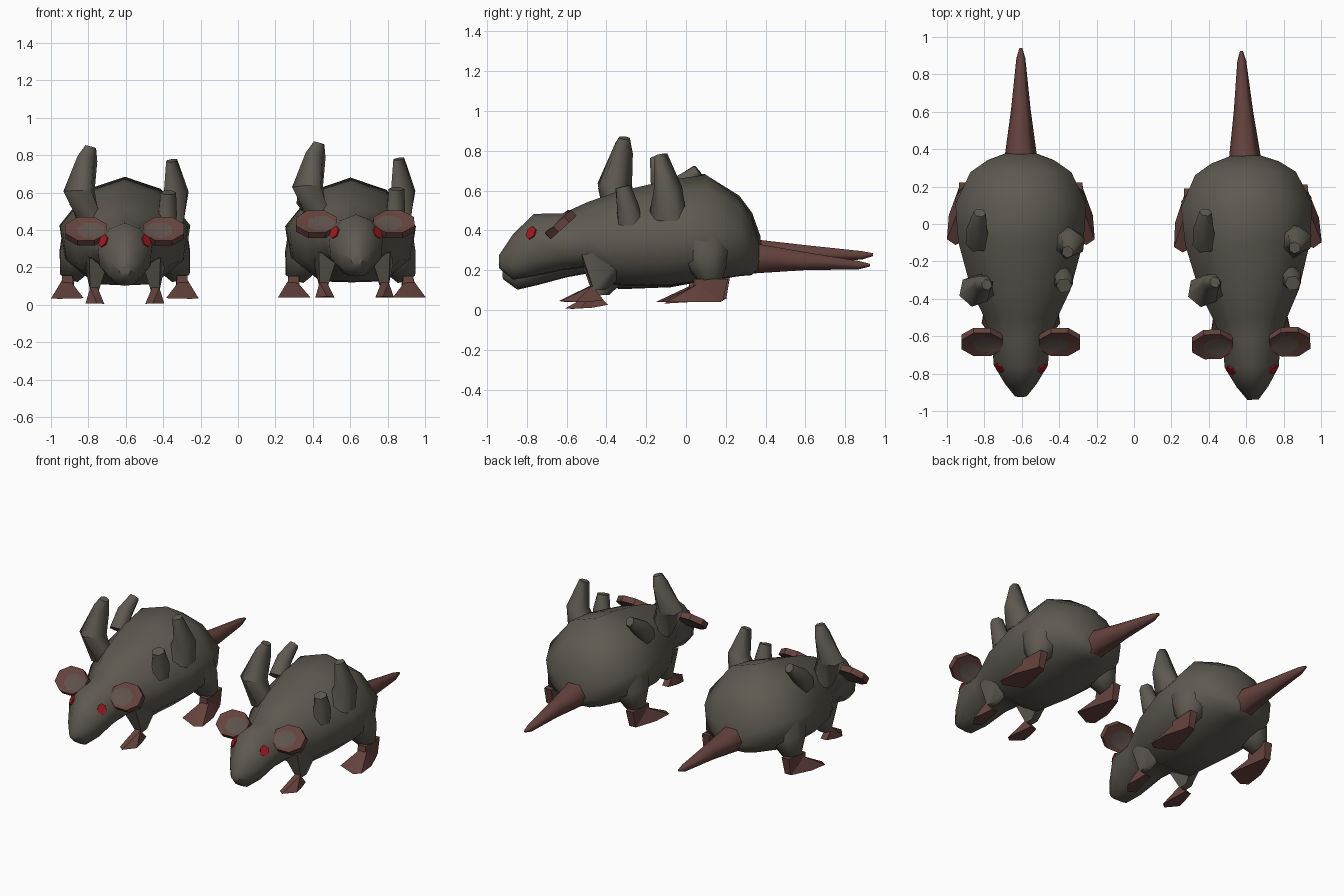
import bpy, bmesh
from math import radians, cos, sin, tau
from mathutils import Vector, Matrix
from mathutils.bvhtree import BVHTree

cube = bpy.data.objects.get("Cube")
if cube:
    bpy.data.objects.remove(cube, do_unlink=True)


def material(name, rgb):
    m = bpy.data.materials.new(name)
    m.use_nodes = True
    m.diffuse_color = (*rgb, 1)
    m.node_tree.nodes["Principled BSDF"].inputs["Base Color"].default_value = (*rgb, 1)
    return m


FUR = material("grey_brown_fur", (0.112, 0.102, 0.082))
SKIN = material("dull_pink_skin", (0.13, 0.055, 0.047))
INNER = material("inner_ear", (0.115, 0.085, 0.07))
RED = material("red_eye", (0.34, 0.01, 0.014))


def finish(bm, name, mats, place, angle=40):
    """Turn a bmesh into a placed object, smooth with sharp edges kept."""
    bmesh.ops.recalc_face_normals(bm, faces=bm.faces[:])
    mesh = bpy.data.meshes.new(name)
    bm.to_mesh(mesh)
    bm.free()
    mesh.transform(place)
    for m in mats:
        mesh.materials.append(m)
    ob = bpy.data.objects.new(name, mesh)
    bpy.context.collection.objects.link(ob)
    bpy.ops.object.select_all(action='DESELECT')
    ob.select_set(True)
    bpy.context.view_layer.objects.active = ob
    bpy.ops.object.shade_smooth_by_angle(angle=radians(angle))


def loft(rings):
    """Skin a list of equal-length closed rings and cap both ends."""
    bm = bmesh.new()
    vs = [[bm.verts.new(p) for p in ring] for ring in rings]
    n = len(vs[0])
    for a, b in zip(vs, vs[1:]):
        for i in range(n):
            j = (i + 1) % n
            bm.faces.new((a[i], a[j], b[j], b[i]))
    bm.faces.new(vs[0])
    bm.faces.new(vs[-1])
    return bm


def tube(path, sides=6):
    """Tapered tube through (point, radius) pairs."""
    pts = [Vector(p) for p, r in path]
    rings = []
    for k, (p, r) in enumerate(path):
        d = pts[min(k + 1, len(pts) - 1)] - pts[max(k - 1, 0)]
        rot = d.to_track_quat('Z', 'Y')
        rings.append([pts[k] + rot @ Vector((r * cos(tau * i / sides), r * sin(tau * i / sides), 0))
                      for i in range(sides)])
    return loft(rings)


def hull(points, s):
    """Convex block around a few points, mirrored when s is -1."""
    bm = bmesh.new()
    verts = [bm.verts.new((x * s, y, z)) for x, y, z in points]
    bmesh.ops.convex_hull(bm, input=verts)
    loose = [v for v in bm.verts if not v.link_faces]
    bmesh.ops.delete(bm, geom=loose, context='VERTS')
    return bm


def section(y, w, top, mid, low):
    """Ten-sided body section."""
    half = [(0, top), (0.55 * w, top - 0.25 * (top - mid)), (w, mid),
            (0.93 * w, mid - 0.6 * (mid - low)), (0.5 * w, low)]
    left = [(-x, z) for x, z in half[:0:-1]]
    return [(x, y, z) for x, z in half + [(0, low - 0.005)] + left]


# y, half width, top, widest height, bottom
BODY = [(-0.94, 0.03, 0.275, 0.25, 0.215), (-0.87, 0.085, 0.38, 0.28, 0.157),
        (-0.765, 0.145, 0.483, 0.36, 0.175), (-0.62, 0.155, 0.485, 0.36, 0.205),
        (-0.5, 0.20, 0.54, 0.38, 0.22), (-0.36, 0.265, 0.59, 0.40, 0.13),
        (-0.1, 0.335, 0.65, 0.42, 0.125), (0.1, 0.35, 0.68, 0.42, 0.15),
        (0.27, 0.27, 0.56, 0.39, 0.175), (0.33, 0.18, 0.47, 0.34, 0.18),
        (0.365, 0.08, 0.35, 0.29, 0.21)]

HORNS = {
    "large_right_horn": [((-0.19, -0.34, 0.47), 0.07), ((-0.245, -0.35, 0.63), 0.088),
                         ((-0.2, -0.31, 0.80), 0.055), ((-0.182, -0.305, 0.865), 0.03)],
    "rear_right_horn": [((-0.23, -0.10, 0.54), 0.065), ((-0.235, -0.02, 0.63), 0.055),
                        ((-0.22, 0.07, 0.70), 0.033)],
    "large_left_horn": [((0.235, -0.10, 0.47), 0.095), ((0.275, -0.10, 0.61), 0.072),
                        ((0.25, -0.135, 0.78), 0.033)],
    "small_left_horn": [((0.21, -0.29, 0.44), 0.068), ((0.23, -0.30, 0.52), 0.055),
                        ((0.232, -0.325, 0.62), 0.042)],
}

# Right-angled leg blocks as corner points
FRONT_LEG = [(0.09, -0.53, 0.26), (0.19, -0.53, 0.28), (0.23, -0.30, 0.30), (0.11, -0.29, 0.20),
             (0.14, -0.47, 0.10), (0.185, -0.47, 0.10), (0.185, -0.41, 0.10), (0.14, -0.41, 0.10)]
FRONT_FOOT = [(0.145, -0.48, 0.12), (0.185, -0.48, 0.12), (0.185, -0.42, 0.05), (0.14, -0.42, 0.05),
              (0.11, -0.60, 0.04), (0.15, -0.635, 0.045), (0.21, -0.56, 0.04), (0.20, -0.50, 0.04)]
HIND_SHANK = [(0.28, 0.03, 0.155), (0.335, 0.03, 0.155), (0.33, 0.20, 0.155), (0.275, 0.20, 0.155),
              (0.285, 0.175, 0.045), (0.33, 0.175, 0.045), (0.34, 0.02, 0.045), (0.27, 0.02, 0.045)]
HIND_FOOT = [(0.295, 0.05, 0.13), (0.335, 0.05, 0.13), (0.395, -0.11, 0.04), (0.35, -0.14, 0.04),
             (0.22, -0.08, 0.04), (0.28, 0.17, 0.04), (0.33, 0.17, 0.04), (0.385, 0.02, 0.04)]


def ear(s):
    """Eight-sided leaning plate with inset patches towards the head."""
    bm = bmesh.new()
    bmesh.ops.create_cone(bm, cap_ends=True, segments=8, radius1=1, radius2=1, depth=0.04,
                          matrix=Matrix.Rotation(tau / 16, 4, 'Z'))
    for cap in [f for f in bm.faces if len(f.verts) == 8]:
        bmesh.ops.inset_region(bm, faces=[cap], thickness=0.35)
        cap.material_index = 1
        for v in cap.verts:
            v.co.x -= 0.22 * s
            v.co.y -= 0.08
            v.co.z *= 0.7
    tilt = Matrix.Rotation(radians(42), 4, 'X')
    move = Matrix.Translation((0.207 * s, -0.637, 0.43))
    bm.transform(move @ tilt @ Matrix.Diagonal((0.118, 0.095, 1, 1)))
    return bm


def build_rat(tag, place):
    # Body and head
    bm = loft([section(*b) for b in BODY])
    bmesh.ops.recalc_face_normals(bm, faces=bm.faces[:])
    tree = BVHTree.FromBMesh(bm)
    finish(bm, tag + "_body", [FUR], place, 50)

    # Tail
    finish(tube([((0, 0.32, 0.26), 0.09), ((0, 0.6, 0.245), 0.052),
                 ((0, 0.87, 0.225), 0.024), ((0, 0.925, 0.225), 0.008)]),
           tag + "_tail", [SKIN], place, 65)

    # Horns on the back
    for name, path in HORNS.items():
        finish(tube(path), f"{tag}_{name}", [FUR], place, 62)

    for s, side in ((-1, "right"), (1, "left")):
        # Ears
        finish(ear(s), f"{tag}_{side}_ear", [SKIN, INNER], place, 30)

        # Eyes: thin plates laid on the head
        hit, normal, _, _ = tree.find_nearest(Vector((0.13 * s, -0.797, 0.398)))
        eye = bmesh.new()
        bmesh.ops.create_cone(eye, cap_ends=True, segments=6, radius1=0.036, radius2=0.036, depth=0.009)
        rot = normal.to_track_quat('Z', 'Y').to_matrix().to_4x4()
        eye.transform(Matrix.Translation(hit + normal * 0.004) @ rot @ Matrix.Diagonal((0.85, 1, 1, 1)))
        finish(eye, f"{tag}_{side}_eye", [RED], place, 30)

        # Hind thigh, shank and foot
        finish(tube([((0.2 * s, 0.08, 0.36), 0.15), ((0.255 * s, 0.1, 0.24), 0.11),
                     ((0.3 * s, 0.115, 0.14), 0.055)], 8),
               f"{tag}_{side}_thigh", [FUR], place, 70)
        finish(hull(HIND_SHANK, s), f"{tag}_{side}_hind_shank", [SKIN], place, 30)
        finish(hull(HIND_FOOT, s), f"{tag}_{side}_hind_foot", [SKIN], place, 30)

        # Front leg and foot
        finish(hull(FRONT_LEG, s), f"{tag}_{side}_front_leg", [FUR], place, 60)
        finish(hull(FRONT_FOOT, s), f"{tag}_{side}_front_foot", [SKIN], place, 30)


# Two rats: one nose down, one turned slightly
build_rat("first_rat", Matrix.Translation((-0.605, 0.03, 0)) @ Matrix.Rotation(radians(3.3), 4, 'X'))
build_rat("second_rat", Matrix.Translation((0.605, 0, 0)) @ Matrix.Rotation(radians(1.9), 4, 'Z'))
